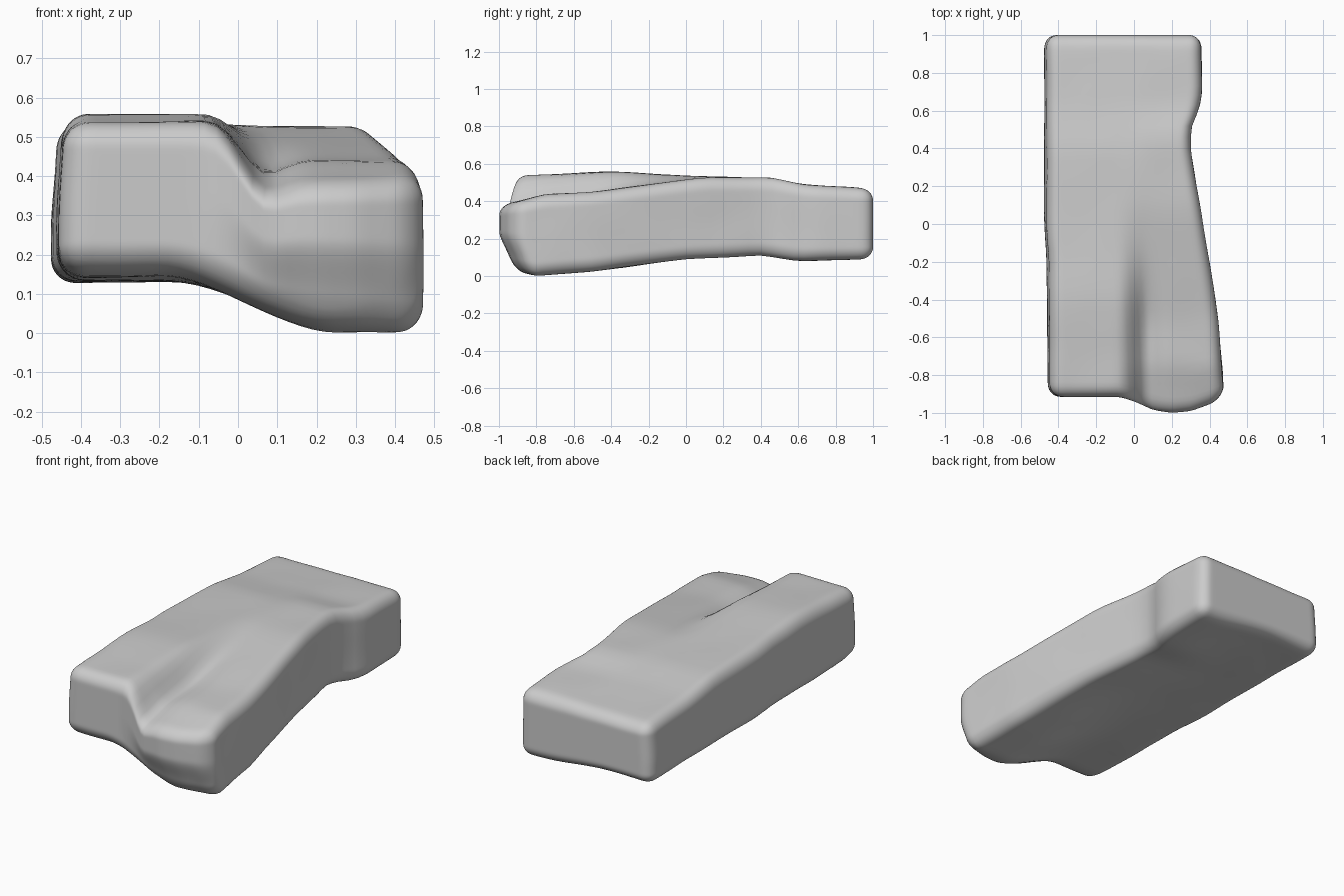
import bpy
import bmesh
from mathutils import Vector, noise

if "Cube" in bpy.data.objects:
    bpy.data.objects.remove(bpy.data.objects["Cube"])

from math import sin, pi, exp

HALF = Vector((0.46, 1.0, 0.2))
RADIUS = 0.07

# Profiles along the length of the slab: (y, value)
RIGHT_EDGE = [(-1, .46), (-.87, .475), (-.5, .445), (-.2, .4), (.2, .33), (.4, .298),
              (.51, .3), (.6, .345), (.7, .36), (1, .355)]
LEFT_EDGE = [(-1, -.458), (-.2, -.462), (-.05, -.475), (1, -.475)]
TOP_LEFT = [(-.92, .535), (-.4, .558), (0, .535), (.4, .525), (.62, .49), (1, .462)]
TOP_RIGHT = [(-1, .38), (-.9, .4), (-.75, .437), (-.5, .45), (-.1, .503), (.1, .527),
             (.45, .527), (.62, .49), (1, .467)]
BOTTOM_LEFT = [(-.92, .17), (-.8, .145), (-.5, .135), (1, .13)]
BOTTOM_RIGHT = [(-1, .07), (-.92, .03), (-.8, 0), (-.5, .025), (0, .088), (.4, .11),
                (.6, .08), (1, .09)]
# Front outline across the width: (x, y)
FRONT = [(-.46, -.915), (-.08, -.915), (0, -.94), (.1, -.985), (.2, -1), (.3, -.99),
         (.46, -.93)]


def along(points, t):
    """Piecewise linear profile, held constant beyond its ends."""
    if t <= points[0][0]:
        return points[0][1]
    for (a, va), (b, vb) in zip(points, points[1:]):
        if t <= b:
            return va + (vb - va) * (t - a) / (b - a)
    return points[-1][1]


def ramp(a, b, t):
    t = min(1, max(0, (t - a) / (b - a)))
    return t * t * (3 - 2 * t)


def mix(a, b, t):
    return a + (b - a) * t


def rounded(p):
    """Cube point to a point on a box with round edges, in -1..1 units."""
    p = Vector([sin(c * pi / 2) * h for c, h in zip(p, HALF)])
    inner = Vector([max(RADIUS - h, min(h - RADIUS, c)) for c, h in zip(p, HALF)])
    p = inner + (p - inner).normalized() * RADIUS
    return [c / h for c, h in zip(p, HALF)]


def rock_point(p):
    u, v, w = rounded(p)
    # The front end follows the two lobes and leans back below
    near = ramp(.4, 1, -v)
    lobe = ramp(-.1, .15, u * HALF.x)
    y = v + near * (along(FRONT, u * HALF.x) + 1)
    y += near * lobe * .07 * ramp(.1, -1, w)
    # Side walls lean in slightly towards the top on the left
    x = mix(along(LEFT_EDGE, y), along(RIGHT_EDGE, y), (u + 1) / 2)
    x += .015 * ramp(-.4, 1, w) * ramp(0, -1, u)
    # Blend from the high left lobe to the low right lobe, with a valley between
    top = mix(along(TOP_LEFT, y), along(TOP_RIGHT, y), ramp(-.08, .08, x))
    valley = ramp(-.15, -.6, y) * exp(-((x - .07) / .06) ** 2)
    top -= .035 * valley
    bottom = mix(along(BOTTOM_LEFT, y), along(BOTTOM_RIGHT, y), ramp(-.2, .25, x))
    z = mix(bottom, top, (w + 1) / 2)
    # Gentle unevenness on the surface
    q = Vector((x, y, z))
    lump = .004 * noise.noise(q * 5)
    return Vector((x + lump * u, y, z + lump * w))


# Stone colour
stone = bpy.data.materials.new("stone_grey")
stone.use_nodes = True
grey = (0.6, 0.6, 0.6, 1)
stone.diffuse_color = grey
stone.node_tree.nodes["Principled BSDF"].inputs["Base Color"].default_value = grey

# Rock slab
bm = bmesh.new()
bmesh.ops.create_cube(bm, size=2)
bmesh.ops.subdivide_edges(bm, edges=bm.edges[:], cuts=45, use_grid_fill=True)
for vert in bm.verts:
    vert.co = rock_point(vert.co)
bmesh.ops.smooth_vert(bm, verts=bm.verts[:], factor=.5,
                      use_axis_x=True, use_axis_y=True, use_axis_z=True)
bmesh.ops.recalc_face_normals(bm, faces=bm.faces[:])
for face in bm.faces:
    face.smooth = True
mesh = bpy.data.meshes.new("rock_slab")
bm.to_mesh(mesh)
bm.free()
mesh.materials.append(stone)
rock = bpy.data.objects.new("rock_slab", mesh)
bpy.context.collection.objects.link(rock)
